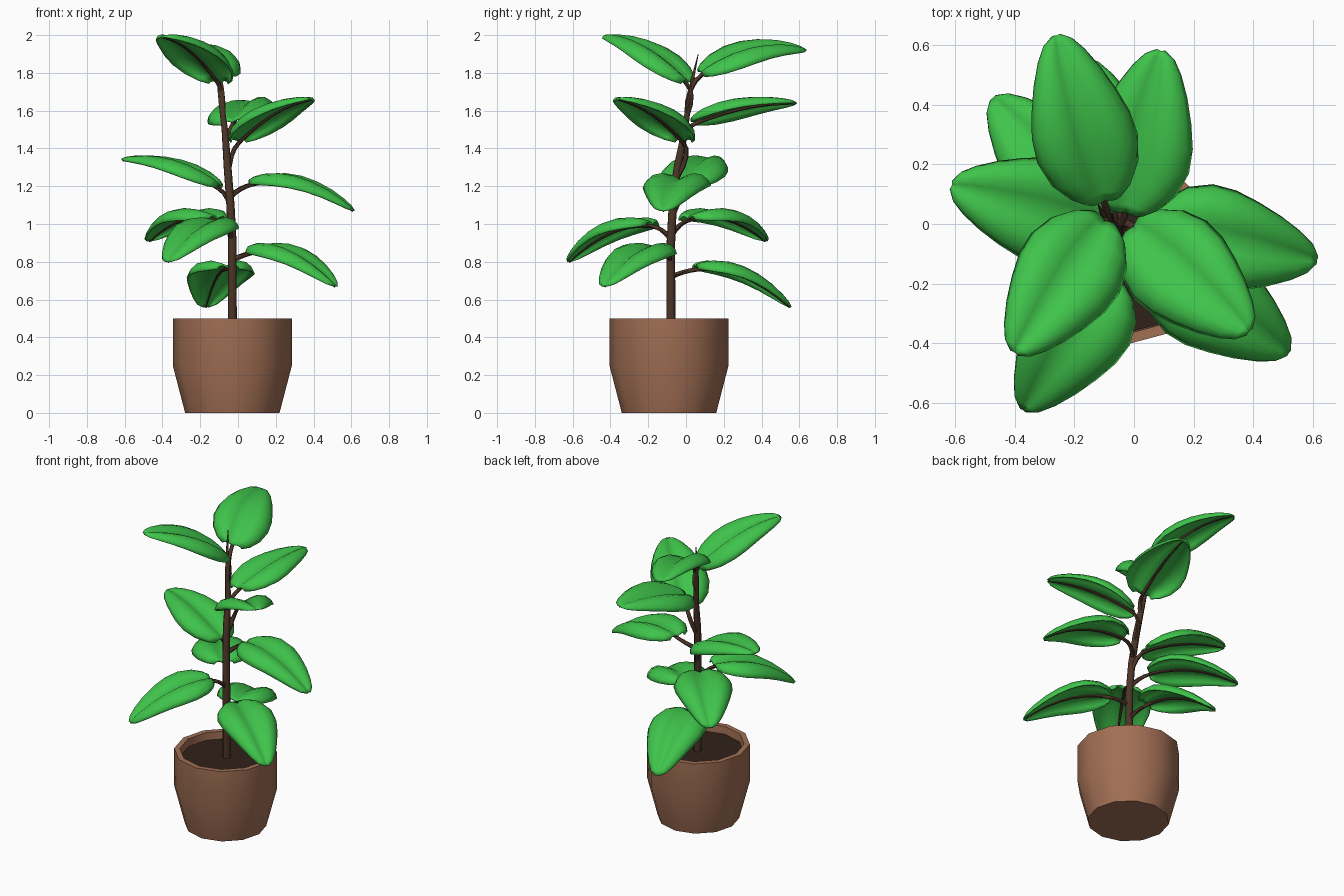
import bpy, bmesh, math
from mathutils import Vector, Matrix

if "Cube" in bpy.data.objects:
    bpy.data.objects.remove(bpy.data.objects["Cube"])


def material(name, col):
    m = bpy.data.materials.new(name)
    m.diffuse_color = (*col, 1)
    m.use_nodes = True
    m.node_tree.nodes["Principled BSDF"].inputs["Base Color"].default_value = m.diffuse_color
    return m


GREEN = material("leaf green", (0.05, 0.55, 0.07))
BARK = material("bark", (0.07, 0.035, 0.02))
CLAY = material("clay", (0.36, 0.16, 0.09))
SOIL = material("soil", (0.03, 0.015, 0.01))
CX, CY = -0.03, -0.09


def finish(bm, name, mat, angle=40):
    bmesh.ops.recalc_face_normals(bm, faces=bm.faces)
    me = bpy.data.meshes.new(name)
    bm.to_mesh(me)
    bm.free()
    ob = bpy.data.objects.new(name, me)
    bpy.context.collection.objects.link(ob)
    me.materials.append(mat)
    bpy.ops.object.select_all(action='DESELECT')
    ob.select_set(True)
    bpy.context.view_layer.objects.active = ob
    bpy.ops.object.shade_smooth_by_angle(angle=math.radians(angle))
    return ob


def lathe(name, profile, mat, n=12):
    bm = bmesh.new()
    rings = [[bm.verts.new((CX + r * math.cos(2 * math.pi * i / n),
                            CY + r * math.sin(2 * math.pi * i / n), z))
              for i in range(n)] for r, z in profile]
    for a, b in zip(rings, rings[1:]):
        for i in range(n):
            j = (i + 1) % n
            bm.faces.new((a[i], a[j], b[j], b[i]))
    bm.faces.new(rings[0])
    bm.faces.new(rings[-1])
    return finish(bm, name, mat)


def tube(name, pts, radii, mat, n=8):
    bm = bmesh.new()
    rings = []
    for k, p in enumerate(pts):
        d = (pts[min(k + 1, len(pts) - 1)] - pts[max(k - 1, 0)]).normalized()
        u = d.cross(Vector((0.31, 0.9, 0.05))).normalized()
        v = d.cross(u)
        rings.append([bm.verts.new(p + radii[k] * (u * math.cos(2 * math.pi * i / n)
                                                   + v * math.sin(2 * math.pi * i / n)))
                      for i in range(n)])
    for a, b in zip(rings, rings[1:]):
        for i in range(n):
            j = (i + 1) % n
            bm.faces.new((a[i], a[j], b[j], b[i]))
    bm.faces.new(rings[0])
    bm.faces.new(rings[-1])
    return finish(bm, name, mat, 60)


# pot with inner wall, and soil
lathe("pot", [(0.25, 0), (0.315, 0.25), (0.315, 0.5), (0.28, 0.5), (0.275, 0.42)], CLAY)
lathe("soil", [(0.276, 0.43), (0.276, 0.45)], SOIL)

# stem
STEM = [Vector(p) for p in [(-.03, -.08, .44), (-.03, -.08, .9), (-.04, -.07, 1.1), (-.055, -.045, 1.3),
                            (-.07, -.005, 1.5), (-.09, .015, 1.65), (-.105, .035, 1.77), (-.12, .065, 1.9)]]
tube("stem", STEM, [.025, .024, .023, .022, .018, .014, .009, .002], BARK)


def stem_at(z):
    for a, b in zip(STEM, STEM[1:]):
        if a.z <= z <= b.z:
            return a.lerp(b, (z - a.z) / (b.z - a.z))


# half width along the leaf, lift across the leaf
WIDTH = [(0, .06), (.05, .105), (.15, .15), (.3, .175), (.45, .17), (.6, .147),
         (.75, .116), (.88, .08), (.96, .048), (1, .012)]
LIFT = [(0, 0), (.25, .022), (.5, .035), (.75, .026), (.92, .0), (1, -.028)]


def leaf(i, z_stem, base, tip, z_mid, roll=0):
    p0, p2 = Vector(base), Vector(tip)
    m = (p0 + p2) / 2
    m.z = z_mid
    ctrl = 2 * m - (p0 + p2) / 2

    def mid(t):
        return p0 * (1 - t) ** 2 + ctrl * 2 * t * (1 - t) + p2 * t * t

    flat = Vector((p2.x - p0.x, p2.y - p0.y, 0)).normalized()
    side0 = Matrix.Rotation(math.radians(roll), 3, flat) @ Vector((flat.y, -flat.x, 0))
    across = [(-v, h) for v, h in LIFT[:0:-1]] + LIFT
    bm = bmesh.new()
    rows, rib = [], []
    for t, w in WIDTH:
        tan = (2 * (1 - t) * (ctrl - p0) + 2 * t * (p2 - ctrl)).normalized()
        nor = side0.cross(tan).normalized()
        k = w / .175
        rows.append([bm.verts.new(mid(t) + side0 * v * w + nor * h * k) for v, h in across])
        rib.append(mid(t) - nor * .012 * (1 - .6 * t))
    for a, b in zip(rows, rows[1:]):
        for j in range(len(a) - 1):
            bm.faces.new((a[j], a[j + 1], b[j + 1], b[j]))
    ob = finish(bm, f"leaf_{i}", GREEN, 60)
    s = ob.modifiers.new("thickness", 'SOLIDIFY')
    s.thickness = .01
    s.offset = 0
    # leaf stalk continuing as the midrib below the blade
    s0 = stem_at(z_stem)
    tan0 = (ctrl - p0).normalized()
    c = rib[0] - tan0 * (rib[0] - s0).length * .45
    stalk = [s0 * (1 - t) ** 2 + c * 2 * t * (1 - t) + rib[0] * t * t for t in (0, .25, .5, .75)]
    pts = stalk + rib
    n = len(pts) - 1
    tube(f"leaf_stalk_{i}", pts, [.015 - .012 * k / n for k in range(n + 1)], BARK, 6)


# leaves: stem height, blade base, tip, height at middle, roll
LEAVES = [
    (1.58, (-.10, .01, 1.75), (-.40, -.43, 1.99), 1.92, 0),
    (1.58, (-.10, .08, 1.80), (-.26, .63, 1.92), 1.92, 12),
    (1.24, (.00, -.01, 1.44), (.385, -.36, 1.66), 1.59, 0),
    (1.44, (-.03, .04, 1.54), (.09, .58, 1.64), 1.62, -8),
    (1.04, (-.10, -.01, 1.20), (-.61, .13, 1.34), 1.31, 0),
    (1.14, (.07, -.01, 1.22), (.61, -.12, 1.07), 1.21, 0),
    (.94, (-.11, .01, 1.03), (-.47, .42, .91), 1.03, 0),
    (.92, (-.08, -.18, 1.00), (-.37, -.62, .80), .96, 0),
    (.81, (.08, -.13, .86), (.515, -.43, .67), .83, 0),
    (.72, (-.05, .05, .77), (-.17, .55, .56), .73, 0),
]
for i, args in enumerate(LEAVES, 1):
    leaf(i, *args)
